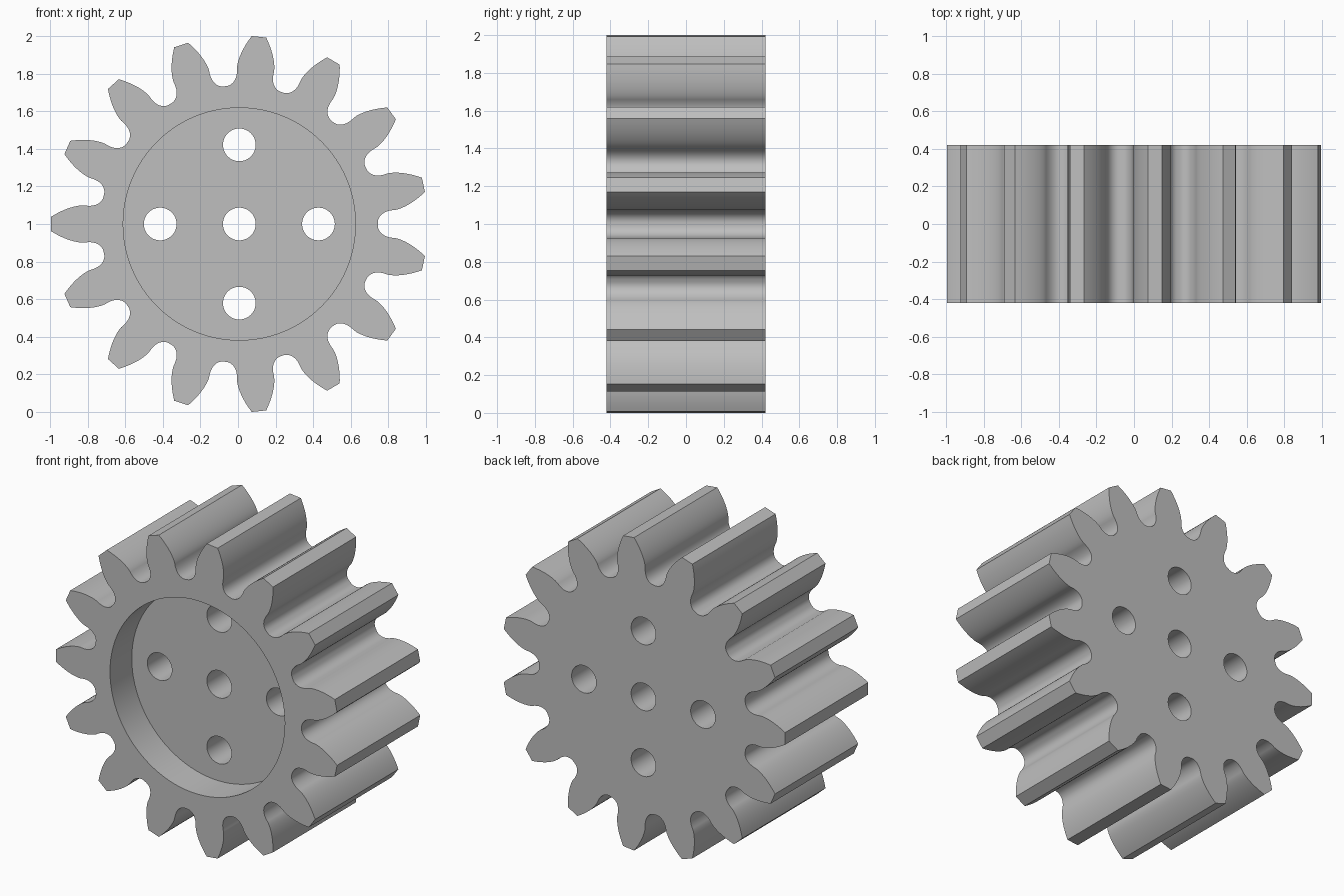
import bpy, bmesh, math
from mathutils import Matrix

if "Cube" in bpy.data.objects:
    bpy.data.objects.remove(bpy.data.objects["Cube"])

TEETH, TIP_R, HALF_W = 15, 1.002, 0.42
CENTRE = Matrix.Translation((0.007, 0, 1))
MODULE = 2 * TIP_R / (TEETH + 2)
PITCH_R = MODULE * TEETH / 2
PRESSURE = math.radians(20)
BASE_R = PITCH_R * math.cos(PRESSURE)


def involute_half_angle(r):
    """Half the angle a tooth spans at radius r."""
    inv = lambda a: math.tan(a) - a
    return math.pi / (2 * TEETH) + inv(PRESSURE) - inv(math.acos(BASE_R / r))


def half_tooth():
    """(radius, half angle) from root to tip: undercut fillet, then involute."""
    rho = 0.38 * MODULE
    drop = 1.25 * MODULE - rho
    start = MODULE * math.pi / 4 - 1.25 * MODULE * math.tan(PRESSURE)
    start -= rho * math.tan(math.radians(35))
    pts = []
    steps = 20
    for i in range(steps):
        s = drop / math.tan(PRESSURE) * i / steps
        d = math.hypot(drop, s)
        x, y = PITCH_R - drop - rho * drop / d, s + rho * s / d
        angle = math.atan2(y, x) - (s - start) / PITCH_R
        pts.append((math.hypot(x, y), math.pi / TEETH - angle))
    steps = 10
    for i in range(steps + 1):
        r = BASE_R + 0.002 + (TIP_R - BASE_R - 0.002) * i / steps
        pts.append((r, involute_half_angle(r)))
    return pts


def add_object(name, bm):
    bmesh.ops.recalc_face_normals(bm, faces=bm.faces)
    mesh = bpy.data.meshes.new(name)
    bm.to_mesh(mesh)
    bm.free()
    obj = bpy.data.objects.new(name, mesh)
    bpy.context.collection.objects.link(obj)
    obj.matrix_world = CENTRE
    return obj


def cut_cylinder(target, radius, x, z, y0, y1, sides):
    """Cut a cylinder along y out of the target."""
    bm = bmesh.new()
    place = Matrix.Translation((x, (y0 + y1) / 2, z)) @ Matrix.Rotation(math.pi / 2, 4, 'X')
    bmesh.ops.create_cone(bm, cap_ends=True, segments=sides, radius1=radius,
                          radius2=radius, depth=y1 - y0, matrix=place)
    cutter = add_object("cutter", bm)
    cutter.hide_render = True
    mod = target.modifiers.new("cut", 'BOOLEAN')
    mod.operation, mod.solver, mod.object = 'DIFFERENCE', 'EXACT', cutter
    bpy.context.view_layer.objects.active = target
    bpy.ops.object.modifier_apply(modifier=mod.name)
    bpy.data.objects.remove(cutter)


# Toothed body: one tooth repeated around the axis, with one pointing at -x
side = half_tooth()
tooth = [(r, -a) for r, a in side] + [(r, a) for r, a in reversed(side)]
bm = bmesh.new()
ring = []
for k in range(TEETH):
    mid = math.pi + k * 2 * math.pi / TEETH
    for r, a in tooth:
        ring.append(bm.verts.new((r * math.cos(mid + a), -HALF_W, r * math.sin(mid + a))))
front = bm.faces.new(ring)
extruded = bmesh.ops.extrude_face_region(bm, geom=[front], use_keep_orig=True)["geom"]
bmesh.ops.translate(bm, vec=(0, 2 * HALF_W, 0),
                    verts=[v for v in extruded if isinstance(v, bmesh.types.BMVert)])
gear = add_object("gear_body", bm)

# Round recess in the front face
cut_cylinder(gear, 0.618, 0, 0, -HALF_W - 0.1, -HALF_W + 0.22, 96)

# Axle hole and four bolt holes
for x, z in ((0, 0), (1, 0), (-1, 0), (0, 1), (0, -1)):
    cut_cylinder(gear, 0.087, 0.421 * x, 0.421 * z, -1, 1, 48)

# Plain grey finish
grey = bpy.data.materials.new("grey")
grey.use_nodes = True
colour = (0.52, 0.52, 0.52, 1)
grey.diffuse_color = colour
grey.node_tree.nodes["Principled BSDF"].inputs["Base Color"].default_value = colour
gear.data.materials.clear()
gear.data.materials.append(grey)

bpy.ops.object.select_all(action='DESELECT')
gear.select_set(True)
bpy.context.view_layer.objects.active = gear
bpy.ops.object.shade_smooth_by_angle(angle=math.radians(30))
